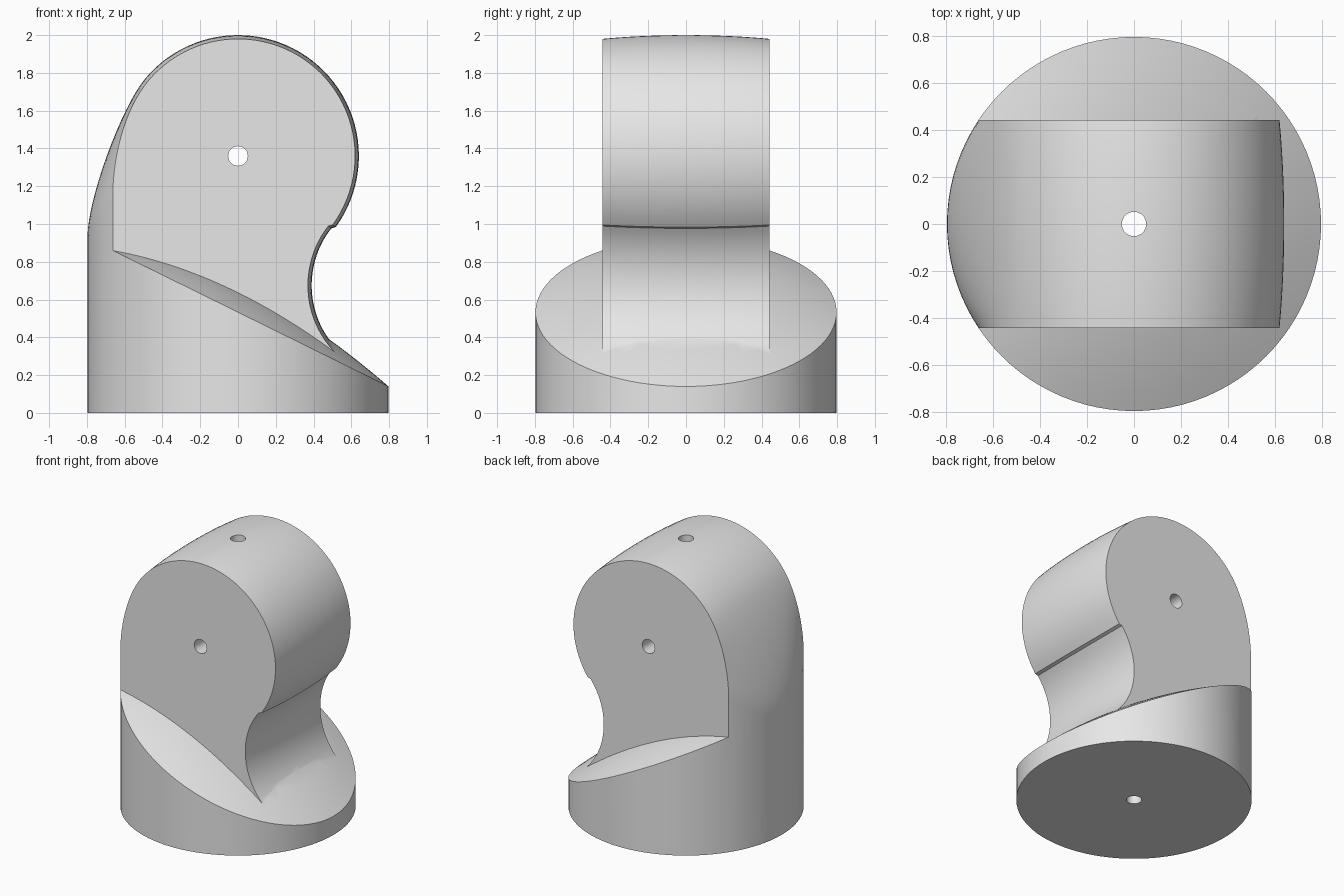
import bpy, bmesh
from math import sin, cos, pi, radians, sqrt
from mathutils import Vector

if "Cube" in bpy.data.objects:
    bpy.data.objects.remove(bpy.data.objects["Cube"], do_unlink=True)

SEG = 96            # sides of the round base
R = 0.797           # base radius
HALF = 9            # base segments either side of the tang's middle
HEAD = Vector((0, 1.36))
NECK = Vector((0.88, 0.675))

grey = bpy.data.materials.new("light grey")
grey.use_nodes = True
grey.diffuse_color = (0.8, 0.8, 0.8, 1)
grey.node_tree.nodes["Principled BSDF"].inputs["Base Color"].default_value = (0.8, 0.8, 0.8, 1)


def rim(k):
    a = 2 * pi * (k % SEG) / SEG
    return -R * cos(a), R * sin(a)


def make_object(name, bm):
    bmesh.ops.recalc_face_normals(bm, faces=bm.faces[:])
    mesh = bpy.data.meshes.new(name)
    bm.to_mesh(mesh)
    bm.free()
    mesh.materials.append(grey)
    ob = bpy.data.objects.new(name, mesh)
    bpy.context.collection.objects.link(ob)
    return ob


def bridge(bm, a, b, closed=True):
    n = len(a)
    for i in range(n):
        j = (i + 1) % n
        bm.faces.new((a[i], a[j], b[j], b[i]))


def combine(target, other, operation):
    mod = target.modifiers.new(operation.lower(), 'BOOLEAN')
    mod.operation, mod.object, mod.solver = operation, other, 'EXACT'
    bpy.context.view_layer.objects.active = target
    bpy.ops.object.modifier_apply(modifier=mod.name)
    bpy.data.objects.remove(other, do_unlink=True)


def arc(centre, radius, start, end, steps):
    angles = [radians(start + (end - start) * i / steps) for i in range(steps + 1)]
    return [centre + radius * Vector((cos(a), sin(a))) for a in angles]


def bezier(p0, p1, p2, p3, steps):
    out = []
    for i in range(1, steps + 1):
        t = i / steps
        s = 1 - t
        out.append(s**3 * p0 + 3 * s * s * t * p1 + 3 * s * t * t * p2 + t**3 * p3)
    return out


# Round base with a slanted, gently domed shoulder
def shoulder(x, y):
    return 0.14 + 0.493 * (R - x) + 0.15 * (1 - (x * x + y * y) / R**2)


bm = bmesh.new()
floor = [bm.verts.new((*rim(k), 0)) for k in range(SEG)]
bm.faces.new(floor)
previous = floor
for ring in range(10, 0, -1):
    points = [(x * ring / 10, y * ring / 10) for x, y in map(rim, range(SEG))]
    loop = [bm.verts.new((x, y, shoulder(x, y))) for x, y in points]
    bridge(bm, previous, loop)
    previous = loop
peak = bm.verts.new((0, 0, shoulder(0, 0)))
for i in range(SEG):
    bm.faces.new((previous[i], previous[(i + 1) % SEG], peak))
body = make_object("hinge_body", bm)


# Tang: side profile swept across the width, slightly crowned in the middle
def tang_profile(x_back, t):
    crown = 0.02 * t
    points = arc(NECK, 0.49 + crown, 230, 142, 24)
    points += arc(HEAD, 0.64 - crown, -36, 140, 48)
    start = points[-1]
    end = Vector((x_back, 0.93 + 0.22 * t))
    lean = Vector((-sin(radians(40)), -cos(radians(40))))
    lean = Vector((-sin(radians(140)), cos(radians(140)))) if lean.y > 0 else Vector((-0.643, -0.766))
    points += bezier(start, start + 0.2 * lean, end + Vector((0, 0.2)), end, 16)
    points += [Vector((x_back, 0.1)), Vector((points[0].x, 0.1))]
    return points


bm = bmesh.new()
sections = []
edge_x = rim(HALF)[0]
for k in range(-HALF, HALF + 1):
    x, y = rim(k)
    t = (R + x) / (R + edge_x)
    sections.append([bm.verts.new((p.x, y, p.y)) for p in tang_profile(x, t)])
for a, b in zip(sections, sections[1:]):
    bridge(bm, a, b)
bm.faces.new(sections[0])
bm.faces.new(sections[-1])
tang = make_object("tang", bm)
combine(body, tang, 'UNION')

# Pin hole across the head and cord hole down the middle
for name, place, turn in (("pin_hole", (0, 0, HEAD.y), (pi / 2, 0, 0)),
                          ("cord_hole", (0, 0, 1), (0, 0, 0))):
    bpy.ops.mesh.primitive_cylinder_add(vertices=32, radius=0.052, depth=3,
                                        location=place, rotation=turn)
    drill = bpy.context.object
    drill.name = name
    drill.hide_render = True
    drill.data.materials.append(grey)
    combine(body, drill, 'DIFFERENCE')

bpy.ops.object.select_all(action='DESELECT')
body.select_set(True)
bpy.context.view_layer.objects.active = body
bpy.ops.object.shade_smooth_by_angle(angle=radians(30))
